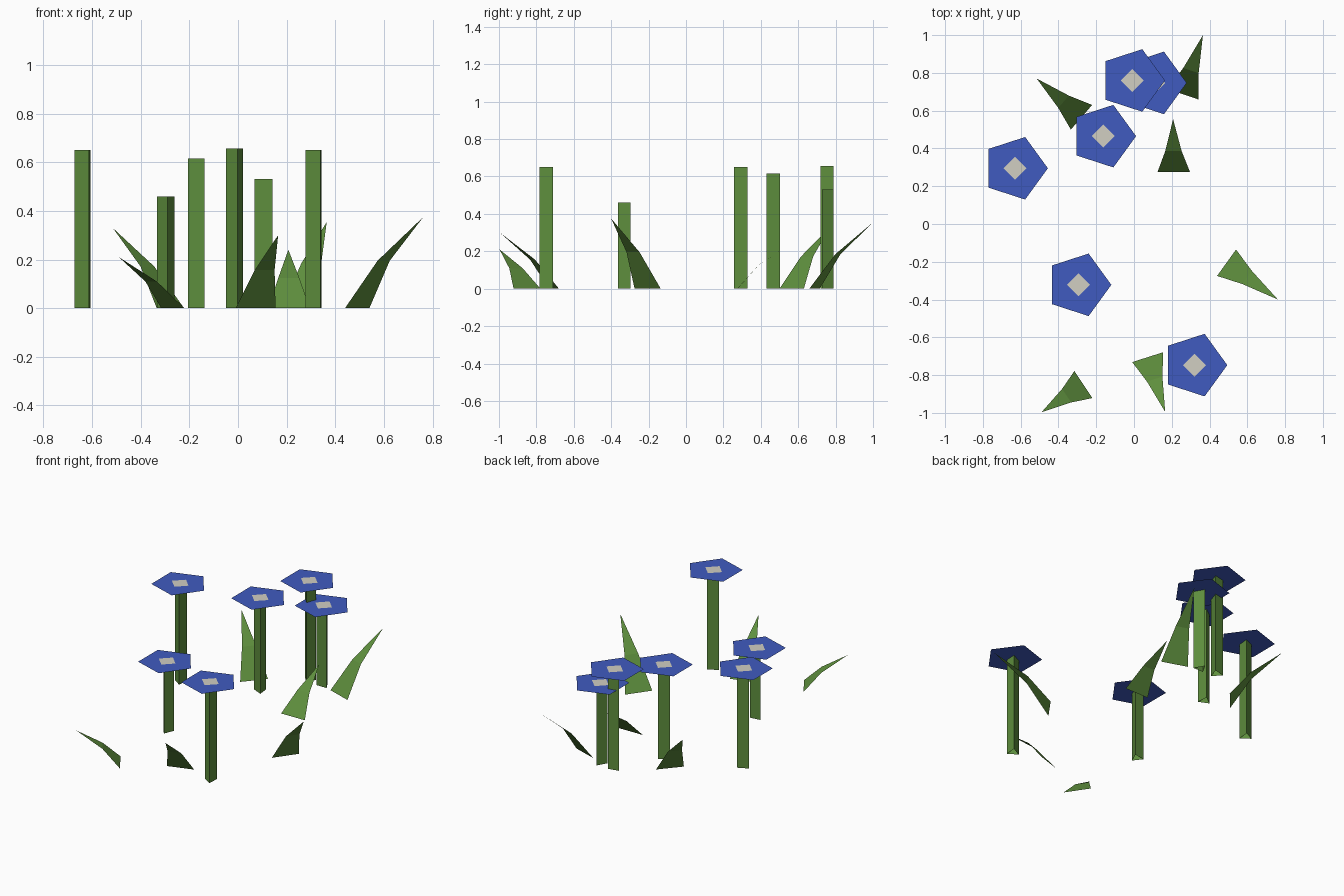
import bpy
from math import cos, sin, radians, hypot

if "Cube" in bpy.data.objects:
    bpy.data.objects.remove(bpy.data.objects["Cube"])


def material(name, rgb):
    m = bpy.data.materials.new(name)
    m.diffuse_color = (*rgb, 1)
    m.use_nodes = True
    m.node_tree.nodes["Principled BSDF"].inputs["Base Color"].default_value = m.diffuse_color
    return m


GREEN = material("leaf green", (0.113, 0.274, 0.047))
BLUE = material("petal blue", (0.051, 0.105, 0.53))
CREAM = material("pale cream", (0.64, 0.62, 0.54))


def make(name, verts, faces, mat):
    me = bpy.data.meshes.new(name)
    me.from_pydata(verts, [], faces)
    me.materials.append(mat)
    ob = bpy.data.objects.new(name, me)
    bpy.context.collection.objects.link(ob)


def ring(x, y, z, r, n, turn=0):
    angles = [radians(turn + 360 * i / n) for i in range(n)]
    return [(x + r * cos(a), y + r * sin(a), z) for a in angles]


def flower(x, y, h, turn):
    # open three-sided stem
    make("stem", ring(x, y, 0, 0.042, 3, turn) + ring(x, y, h, 0.042, 3, turn),
         [(i, (i + 1) % 3, (i + 1) % 3 + 3, i + 3) for i in range(3)], GREEN)
    # flat five-sided bloom with a square centre
    make("petals", ring(x, y, h, 0.174, 5), [range(5)], BLUE)
    make("flower_centre", ring(x, y, h + 0.003, 0.061, 4), [range(4)], CREAM)


def leaf(x, y, dx, dy, h):
    # bent blade tapering from a wide base to a point
    d = hypot(dx, dy)
    sx, sy = -dy / d, dx / d

    def at(t, z, w):
        return (x + dx * t + sx * w, y + dy * t + sy * w, z)

    mid = 0.52 * h
    make("leaf", [at(0, 0, -0.086), at(0, 0, 0.086), at(0.4, mid, 0.043),
                  at(0.4, mid, -0.043), at(1, h, 0)],
         [(0, 3, 2, 1), (3, 4, 2)], GREEN)


# x, y, height, stem rotation
for f in [(-0.63, 0.295, 0.65, 55), (-0.294, -0.322, 0.46, 37),
          (-0.163, 0.465, 0.615, 66), (-0.01, 0.76, 0.657, 42),
          (0.105, 0.747, 0.53, 90), (0.32, -0.747, 0.65, 57)]:
    flower(*f)

# base x, base y, reach x, reach y, tip height
for b in [(0.259, 0.687, 0.106, 0.313, 0.355), (-0.278, 0.565, -0.237, 0.205, 0.33),
          (0.21, 0.275, -0.003, 0.28, 0.24), (0.49, -0.205, 0.272, -0.195, 0.375),
          (0.0725, -0.705, 0.0925, -0.29, 0.30), (-0.268, -0.85, -0.222, -0.147, 0.21)]:
    leaf(*b)
